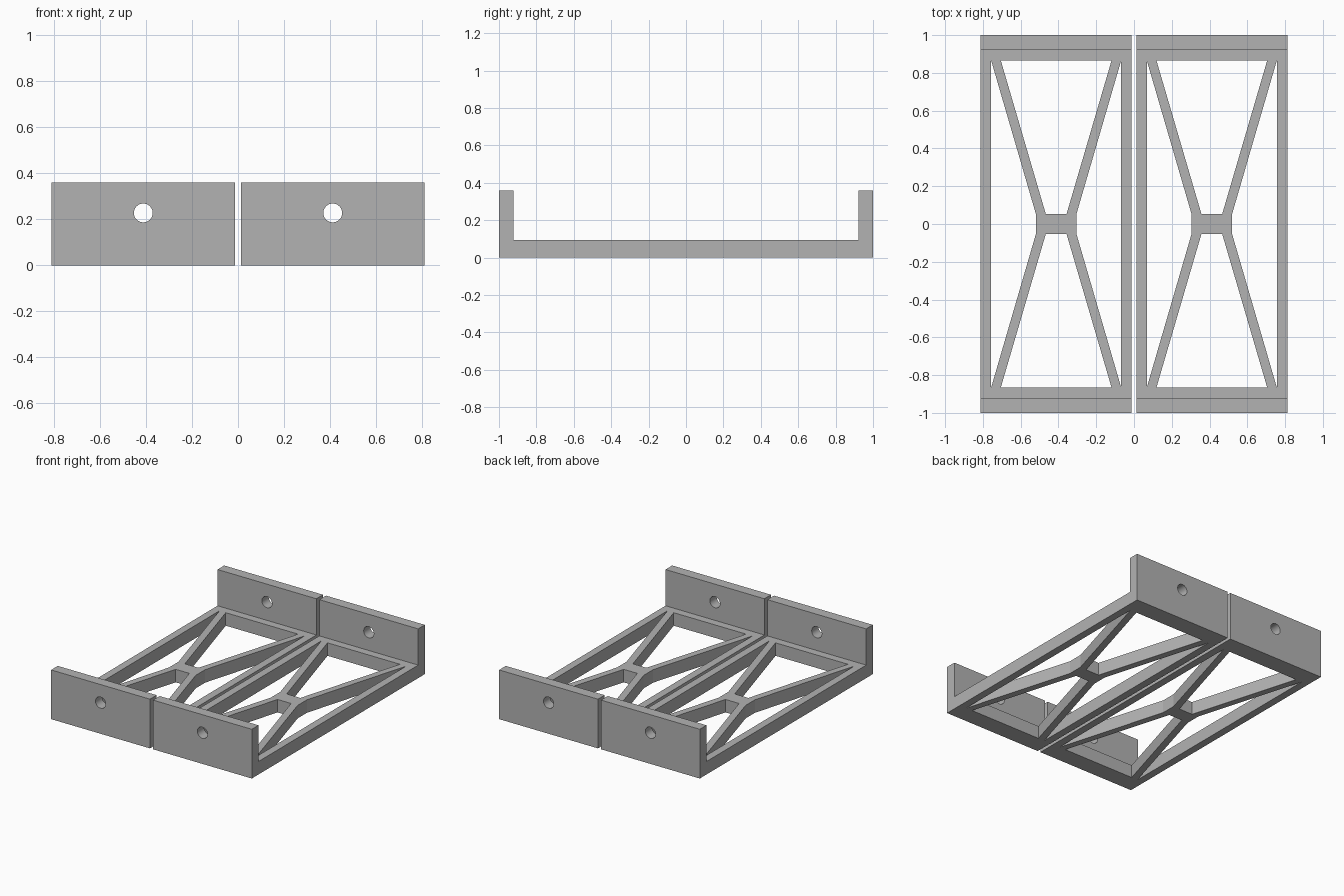
import bpy, bmesh, math
from mathutils import Vector

if "Cube" in bpy.data.objects:
    bpy.data.objects.remove(bpy.data.objects["Cube"])

CENTER = 0.412      # tray centre offset in x
HALF_W = 0.40       # tray half width
BASE_H, WALL_H = 0.095, 0.36
WALL_Y = 0.923      # inner face of the end walls
WIN_Y = 0.865       # end of the window openings

grey = bpy.data.materials.new("plain grey")
grey.diffuse_color = (0.45, 0.45, 0.45, 1)
grey.use_nodes = True
grey.node_tree.nodes["Principled BSDF"].inputs["Base Color"].default_value = grey.diffuse_color


def prism(bm, points, direction):
    """Extrude a closed outline of 3D points along a vector."""
    face = bm.faces.new([bm.verts.new(p) for p in points])
    out = bmesh.ops.extrude_face_region(bm, geom=[face])
    verts = [g for g in out["geom"] if isinstance(g, bmesh.types.BMVert)]
    bmesh.ops.translate(bm, verts=verts, vec=Vector(direction))


def make_object(name, bm):
    bmesh.ops.recalc_face_normals(bm, faces=bm.faces)
    mesh = bpy.data.meshes.new(name)
    bm.to_mesh(mesh)
    bm.free()
    obj = bpy.data.objects.new(name, mesh)
    bpy.context.collection.objects.link(obj)
    return obj


def make_tray(name, cx):
    # U-shaped side profile swept across the width
    bm = bmesh.new()
    profile = [(-1, 0), (1, 0), (1, WALL_H), (WALL_Y, WALL_H), (WALL_Y, BASE_H),
               (-WALL_Y, BASE_H), (-WALL_Y, WALL_H), (-1, WALL_H)]
    prism(bm, [(cx - HALF_W, y, z) for y, z in profile], (2 * HALF_W, 0, 0))
    tray = make_object(name, bm)
    tray.data.materials.append(grey)

    # Windows that leave rails, diagonal braces and a central hub
    bm = bmesh.new()
    side = [(0.344, -WIN_Y), (0.344, WIN_Y), (0.108, 0.055), (0.108, -0.055)]
    end = [(-0.293, WIN_Y), (0.293, WIN_Y), (0.055, 0.053), (-0.055, 0.053)]
    for s in (-1, 1):
        prism(bm, [(cx + s * x, y, -0.1) for x, y in side], (0, 0, 0.3))
        prism(bm, [(cx + x, s * y, -0.1) for x, y in end], (0, 0, 0.3))
        # Round screw hole in each end wall
        ring = [2 * math.pi * i / 32 for i in range(32)]
        prism(bm, [(cx + 0.041 * math.cos(a), s * 0.9, 0.228 + 0.041 * math.sin(a))
                   for a in ring], (0, s * 0.2, 0))
    cutter = make_object(name + "_cutter", bm)
    cutter.hide_render = True

    # Cut the openings and bake the result
    mod = tray.modifiers.new("openings", 'BOOLEAN')
    mod.operation = 'DIFFERENCE'
    mod.solver = 'EXACT'
    mod.object = cutter
    deps = bpy.context.evaluated_depsgraph_get()
    mesh = bpy.data.meshes.new_from_object(tray.evaluated_get(deps))
    tray.modifiers.clear()
    tray.data = mesh
    mesh.name = name
    bpy.data.objects.remove(cutter)

    bpy.ops.object.select_all(action='DESELECT')
    tray.select_set(True)
    bpy.context.view_layer.objects.active = tray
    bpy.ops.object.shade_smooth_by_angle(angle=math.radians(15))


make_tray("left_bracket", -CENTER)
make_tray("right_bracket", CENTER)
